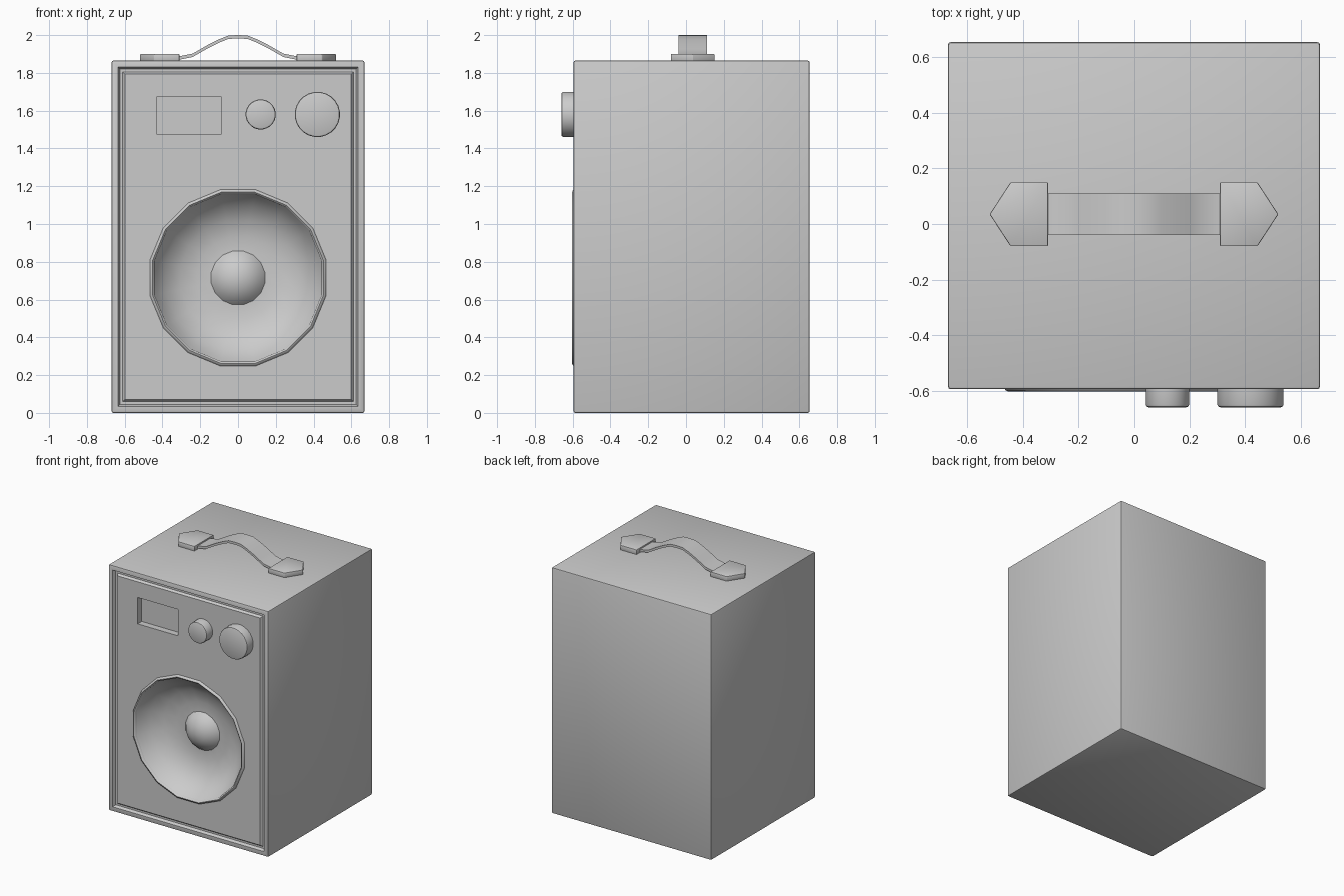
import bpy, bmesh, math
from mathutils import Vector

if "Cube" in bpy.data.objects:
    bpy.data.objects.remove(bpy.data.objects["Cube"])


def finish(bm, name, angle=35):
    bmesh.ops.recalc_face_normals(bm, faces=bm.faces[:])
    me = bpy.data.meshes.new(name)
    bm.to_mesh(me)
    bm.free()
    ob = bpy.data.objects.new(name, me)
    bpy.context.collection.objects.link(ob)
    smooth(ob, angle)
    return ob


def smooth(ob, angle=35):
    bpy.ops.object.select_all(action='DESELECT')
    bpy.context.view_layer.objects.active = ob
    ob.select_set(True)
    bpy.ops.object.shade_smooth_by_angle(angle=math.radians(angle))


def box_bm(lo, hi):
    bm = bmesh.new()
    bmesh.ops.create_cube(bm, size=1)
    lo, hi = Vector(lo), Vector(hi)
    for v in bm.verts:
        v.co = (lo + hi) / 2 + v.co * (hi - lo)
    return bm


def lathe(name, profile, cx, cz, n=16, closed=False, angle=35):
    """Revolve (radius, y) points about an axis along y."""
    bm = bmesh.new()
    rings = []
    for r, y in profile:
        if r == 0:
            rings.append([bm.verts.new((cx, y, cz))] * n)
            continue
        rings.append([bm.verts.new((cx + r * math.cos((i + .5) * 2 * math.pi / n), y,
                                    cz + r * math.sin((i + .5) * 2 * math.pi / n)))
                      for i in range(n)])
    pairs = list(zip(rings, rings[1:]))
    if closed:
        pairs.append((rings[-1], rings[0]))
    for a, b in pairs:
        for i in range(n):
            j = (i + 1) % n
            bm.faces.new(list(dict.fromkeys((a[i], a[j], b[j], b[i]))))
    return finish(bm, name, angle)


def extrude_outline(name, points, move, bevel=0.0):
    bm = bmesh.new()
    f = bm.faces.new([bm.verts.new(p) for p in points])
    new = bmesh.ops.extrude_face_region(bm, geom=[f], use_keep_orig=True)['geom']
    bmesh.ops.translate(bm, vec=move, verts=[v for v in new if isinstance(v, bmesh.types.BMVert)])
    if bevel:
        bmesh.ops.bevel(bm, geom=bm.edges[:], offset=bevel, segments=2, profile=.5, affect='EDGES')
    return finish(bm, name)


# Cabinet: softened box with a groove framing the front panel
bm = box_bm((-.67, -.595, 0), (.67, .655, 1.865))
bmesh.ops.bevel(bm, geom=bm.edges[:], offset=.01, segments=2, profile=.5, affect='EDGES')
bm.normal_update()
front = min(bm.faces, key=lambda f: f.calc_center_median().y)
for inset, push in ((.025, 0), (.01, .022), (.014, 0), (.012, -.016)):
    bmesh.ops.inset_region(bm, faces=[front], thickness=inset, depth=0, use_even_offset=True)
    bmesh.ops.translate(bm, vec=(0, push, 0), verts=front.verts[:])
cabinet = finish(bm, "cabinet")

# Cutters: speaker cone with centre dome, and display window
WZ = .715
cone = lathe("cone_cutter", [(0, -.7), (.46, -.7), (.46, -.60), (.435, -.56), (.39, -.50),
                             (.31, -.45), (.22, -.425), (.145, -.425), (.115, -.46),
                             (.06, -.49), (0, -.50)], 0, WZ)
window = finish(box_bm((-.43, -.7, 1.475), (-.09, -.54, 1.675)), "window_cutter")
for cutter in (cone, window):
    mod = cabinet.modifiers.new("cut", 'BOOLEAN')
    mod.operation = 'DIFFERENCE'
    mod.solver = 'EXACT'
    mod.object = cutter
    bpy.context.view_layer.objects.active = cabinet
    bpy.ops.object.modifier_apply(modifier=mod.name)
    bpy.data.objects.remove(cutter)
smooth(cabinet)

# Speaker rim
lathe("speaker_rim", [(.48, -.58), (.472, -.599), (.462, -.603), (.452, -.595), (.45, -.58)],
      0, WZ, closed=True, angle=60)

# Control knobs
for name, x, r in (("small_knob", .12, .08), ("large_knob", .42, .12)):
    lathe(name, [(0, -.57), (r, -.57), (r, -.65), (r - .003, -.657), (r - .01, -.66), (0, -.66)],
          x, 1.58, n=24)

# Carry strap: mirrored arch, top line then bottom line
half = [(0, 2.0), (.05, 1.998), (.10, 1.978), (.16, 1.948), (.20, 1.925), (.24, 1.902),
        (.30, 1.89), (.34, 1.887)]
top = [(-x, z) for x, z in reversed(half[1:])] + half
outline = top + [(x, z - .018) for x, z in reversed(top)]
extrude_outline("carry_strap", [(x, -.04, z) for x, z in outline], (0, .15, 0))

# Strap end caps
cap = [(.31, -.08), (.445, -.08), (.52, .035), (.445, .15), (.31, .15)]
for side, s in (("left", -1), ("right", 1)):
    extrude_outline(side + "_strap_cap", [(s * x, y, 1.86) for x, y in cap], (0, 0, .04), .004)
